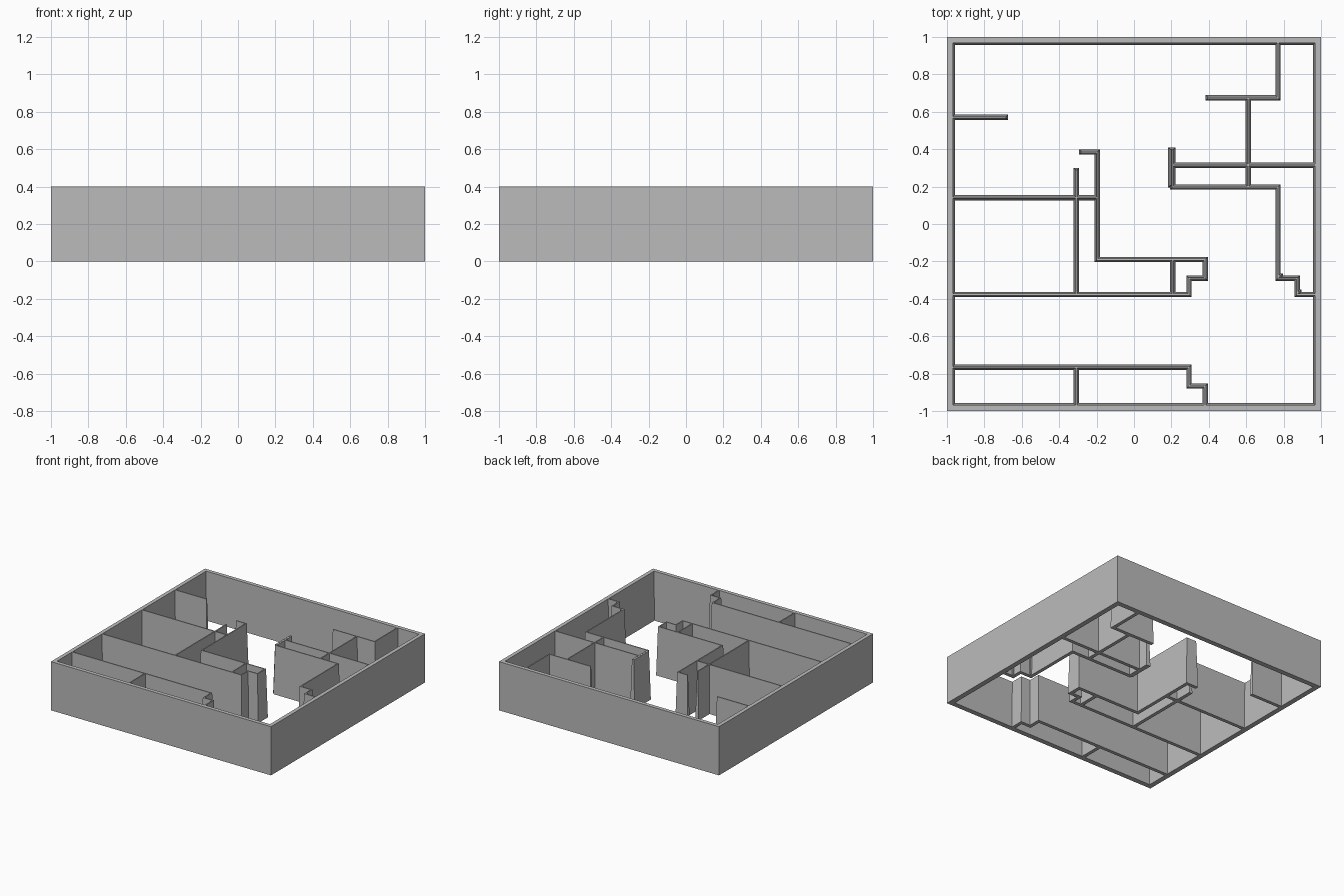
import bpy
import bmesh

if "Cube" in bpy.data.objects:
    bpy.data.objects.remove(bpy.data.objects["Cube"], do_unlink=True)

HEIGHT = 0.4
HALF = 0.0145    # half thickness of a partition at its foot
DRAFT = 0.01     # how far each sloping side leans in towards the top
RIM = 0.032      # thickness of the outer wall at its top
EDGE = 0.98      # where partitions run into the outer wall

grey = bpy.data.materials.new("plain_grey")
grey.use_nodes = True
colour = (0.5, 0.5, 0.5, 1)
grey.diffuse_color = colour
grey.node_tree.nodes["Principled BSDF"].inputs["Base Color"].default_value = colour


def finish(name, bm):
    bmesh.ops.recalc_face_normals(bm, faces=bm.faces)
    mesh = bpy.data.meshes.new(name)
    bm.to_mesh(mesh)
    bm.free()
    mesh.materials.append(grey)
    bpy.context.collection.objects.link(bpy.data.objects.new(name, mesh))


def rectangle(bm, left, front, right, back, z):
    corners = ((left, front), (right, front), (right, back), (left, back))
    return [bm.verts.new((x, y, z)) for x, y in corners]


def bridge(bm, lower, upper):
    for i in range(4):
        bm.faces.new((lower[i - 1], lower[i], upper[i], upper[i - 1]))


def tapered_block(bm, start, end):
    """One straight wall, narrower at the top than at the foot."""
    (left, right), (front, back) = (sorted(pair) for pair in zip(start, end))
    rings = []
    for grow, z in ((HALF, 0), (HALF - DRAFT, HEIGHT)):
        rings.append(rectangle(bm, left - grow, front - grow,
                               right + grow, back + grow, z))
    bridge(bm, *rings)
    for ring in rings:
        bm.faces.new(ring)


def partition(name, x, y, axis, *stops):
    """A wall that turns a right angle at every stop, starting along axis."""
    bm = bmesh.new()
    for stop in stops:
        target = (stop, y) if axis == "x" else (x, stop)
        tapered_block(bm, (x, y), target)
        x, y = target
        axis = "y" if axis == "x" else "x"
    finish(name, bm)


# Outer wall: upright outside, sloping inside, open above and below
bm = bmesh.new()
foot = 1 - RIM - DRAFT
lip = 1 - RIM
rings = [rectangle(bm, -s, -s, s, s, z)
         for s, z in ((1, 0), (1, HEIGHT), (lip, HEIGHT), (foot, 0))]
for i in range(4):
    bridge(bm, rings[i - 1], rings[i])
finish("outer_wall", bm)

# Left-hand and middle rooms
partition("back_stub_wall", -EDGE, 0.57, "x", -0.688)
partition("side_room_wall", -EDGE, 0.14, "x", -0.2)
partition("side_room_divider", -0.308, 0.285, "y", -0.377)
partition("corridor_wall", -EDGE, -0.377, "x", 0.294, -0.29, 0.38, -0.19, -0.197, 0.385, -0.28)
partition("cupboard_divider", 0.207, -0.19, "y", -0.377)

# Front rooms
partition("front_room_wall", -EDGE, -0.766, "x", 0.294, -0.866, 0.38, -EDGE)
partition("front_room_divider", -0.308, -0.766, "y", -EDGE)

# Back right rooms
partition("back_corner_wall", 0.77, EDGE, "y", 0.674, 0.398)
partition("back_corner_divider", 0.61, 0.674, "y", 0.198)
partition("cross_wall", 0.207, 0.315, "x", EDGE)
partition("doorway_end_wall", 0.207, 0.395, "y", 0.198)
partition("doorway_end_lining", 0.197, 0.395, "y", 0.21)

# Stepped wall on the right, with small thickened corners
partition("stepped_wall", 0.207, 0.198, "x", 0.77, -0.29, 0.872, -0.377, EDGE)
partition("upper_step_corner", 0.78, -0.278, "x", 0.782)
partition("lower_step_corner", 0.88, -0.365, "x", 0.882)
